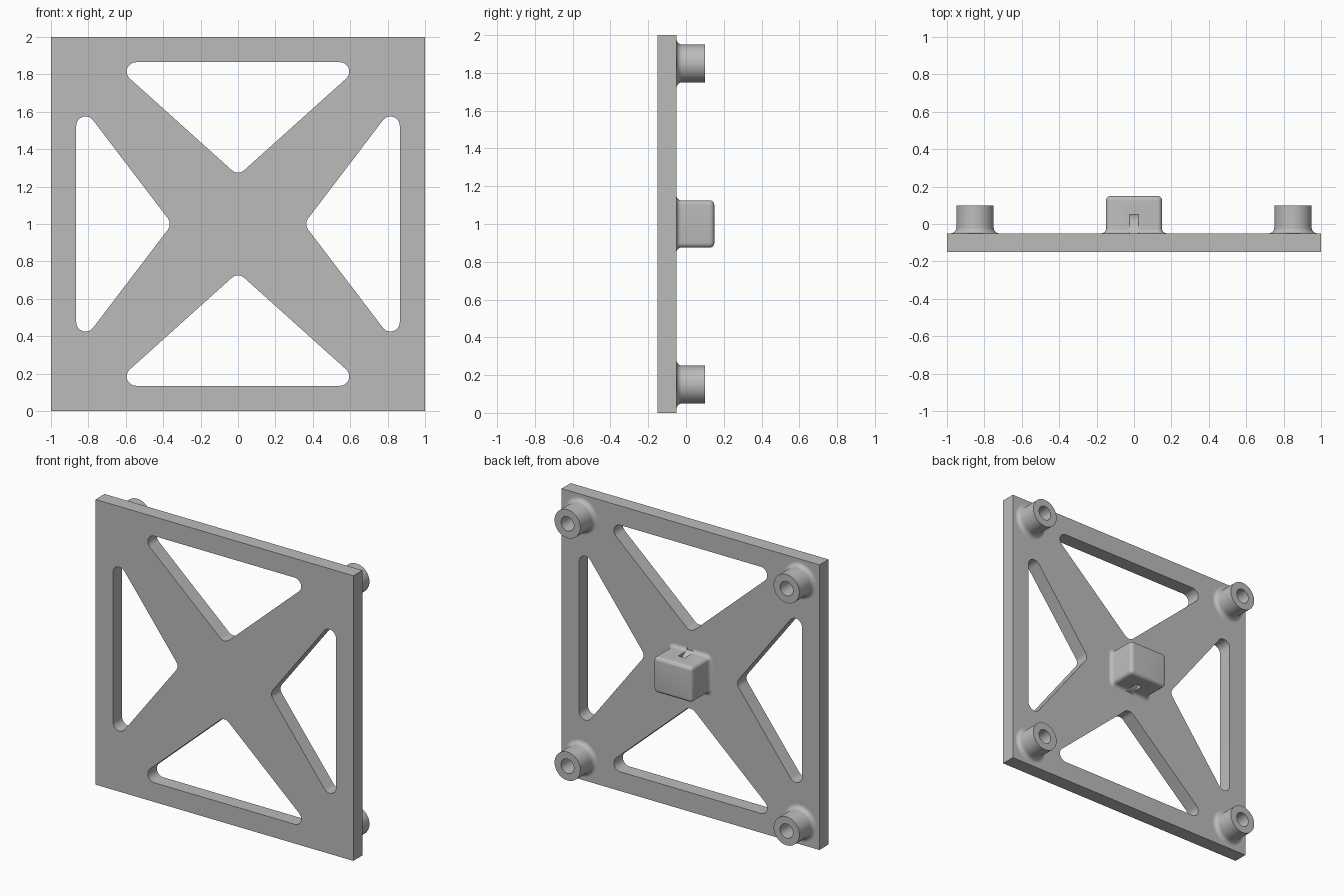
import bpy, bmesh
from math import pi, sin, cos, atan2, sqrt
from mathutils import Vector

if "Cube" in bpy.data.objects:
    bpy.data.objects.remove(bpy.data.objects["Cube"])

grey = bpy.data.materials.new("plain grey")
grey.use_nodes = True
grey.diffuse_color = (0.5, 0.5, 0.5, 1)
grey.node_tree.nodes["Principled BSDF"].inputs["Base Color"].default_value = (0.5, 0.5, 0.5, 1)

BACK = -0.05      # rear surface of the plate
MID = 1.0         # height of the plate centre


def arc(cx, cy, r, a0, a1, n=8):
    return [(cx + r * cos(a0 + (a1 - a0) * i / n), cy + r * sin(a0 + (a1 - a0) * i / n))
            for i in range(n + 1)]


def select_only(ob):
    bpy.ops.object.select_all(action='DESELECT')
    ob.select_set(True)
    bpy.context.view_layer.objects.active = ob


def smooth(ob):
    select_only(ob)
    bpy.ops.object.shade_smooth_by_angle(angle=pi / 6)


def loft(name, rings, closed=False, caps=True):
    """Skin a list of point rings; closed also joins the last ring to the first."""
    bm = bmesh.new()
    vs = [[bm.verts.new(p) for p in ring] for ring in rings]
    pairs = list(zip(vs, vs[1:])) + ([(vs[-1], vs[0])] if closed else [])
    for a, b in pairs:
        for i in range(len(a)):
            j = (i + 1) % len(a)
            bm.faces.new((a[i], a[j], b[j], b[i]))
    if caps:
        bm.faces.new(vs[0])
        bm.faces.new(vs[-1])
    bmesh.ops.recalc_face_normals(bm, faces=bm.faces)
    mesh = bpy.data.meshes.new(name)
    bm.to_mesh(mesh)
    bm.free()
    mesh.materials.append(grey)
    ob = bpy.data.objects.new(name, mesh)
    bpy.context.collection.objects.link(ob)
    return ob


# Plate: square outline with four rounded triangular windows
def rounded_triangle(centres, r=0.05):
    pts = []
    for i, c in enumerate(centres):
        p, q = Vector(centres[i - 1]), Vector(centres[(i + 1) % 3])
        d0, d1 = Vector(c) - p, q - Vector(c)
        a0 = atan2(d0.y, d0.x) - pi / 2
        a1 = atan2(d1.y, d1.x) - pi / 2
        if a1 < a0:
            a1 += 2 * pi
        pts += arc(c[0], c[1], r, a0, a1, 10)
    return pts


upper = [(0, 0.325), (0.545, 0.815), (-0.545, 0.815)]
side = [(0.415, 0), (0.815, -0.525), (0.815, 0.525)]
outlines = [[(-1, -1), (1, -1), (1, 1), (-1, 1)]]
for tri in (upper, side):
    outlines.append(rounded_triangle(tri))
    outlines.append([(-x, -y) for x, y in outlines[-1]])

curve = bpy.data.curves.new("plate", 'CURVE')
curve.dimensions = '2D'
curve.fill_mode = 'BOTH'
curve.extrude = 0.05
for pts in outlines:
    spline = curve.splines.new('POLY')
    spline.points.add(len(pts) - 1)
    for sp, (x, y) in zip(spline.points, pts):
        sp.co = (x, y, 0, 1)
    spline.use_cyclic_u = True
curve.materials.append(grey)
plate = bpy.data.objects.new("plate", curve)
bpy.context.collection.objects.link(plate)
plate.location = (0, BACK - 0.05, MID)
plate.rotation_euler = (pi / 2, 0, 0)
select_only(plate)
bpy.ops.object.convert(target='MESH')
plate = bpy.context.object
bm = bmesh.new()
bm.from_mesh(plate.data)
bmesh.ops.remove_doubles(bm, verts=bm.verts, dist=0.0001)
bmesh.ops.recalc_face_normals(bm, faces=bm.faces)
bm.to_mesh(plate.data)
bm.free()
smooth(plate)

# Corner bosses: filleted hollow cylinders standing on the rear surface
wall = [(0.13, BACK - 0.005)] + arc(0.13, BACK + 0.03, 0.03, 1.5 * pi, pi)
wall += [(0.1, 0.1), (0.05, 0.1), (0.05, BACK - 0.005)]
N = 48
for h, hn in ((-1, "lower"), (1, "upper")):
    for s, sn in ((-1, "right"), (1, "left")):
        rings = [[(s * 0.85 + r * cos(2 * pi * i / N), y, MID + h * 0.85 + r * sin(2 * pi * i / N))
                  for i in range(N)] for r, y in wall]
        smooth(loft(f"{hn}_{sn}_boss", rings, closed=True, caps=False))


# Centre block: rounded box with a flared foot
def rounded_rect(offset, y):
    r = max(0.025 + offset, 0.001)
    pts = []
    for k, (sx, sz) in enumerate(((1, 1), (-1, 1), (-1, -1), (1, -1))):
        pts += arc(sx * 0.125, sz * 0.1, r, k * pi / 2, (k + 1) * pi / 2, 6)
    return [(x, y, MID + z) for x, z in pts]


profile = [(0.025, BACK - 0.005)] + arc(0.025, BACK + 0.025, 0.025, 1.5 * pi, pi, 6)
profile += arc(-0.025, 0.125, 0.025, 0, pi / 2, 6)
block = loft("centre_block", [rounded_rect(o, y) for o, y in profile])

# Curved strap channel through the block, arching away from the plate
outer = arc(-0.088, 0, 0.186, -pi / 2, pi / 2, 40)
inner = arc(-0.088, 0, 0.138, pi / 2, -pi / 2, 40)
band = [[(x, y, MID + z) for y, z in outer + inner] for x in (-0.025, 0.025)]
cutter = loft("channel_cutter", band)
cutter.hide_render = True
cut = block.modifiers.new("channel", 'BOOLEAN')
cut.operation = 'DIFFERENCE'
cut.solver = 'EXACT'
cut.object = cutter
select_only(block)
bpy.ops.object.modifier_apply(modifier="channel")
bpy.data.objects.remove(cutter)
smooth(block)
